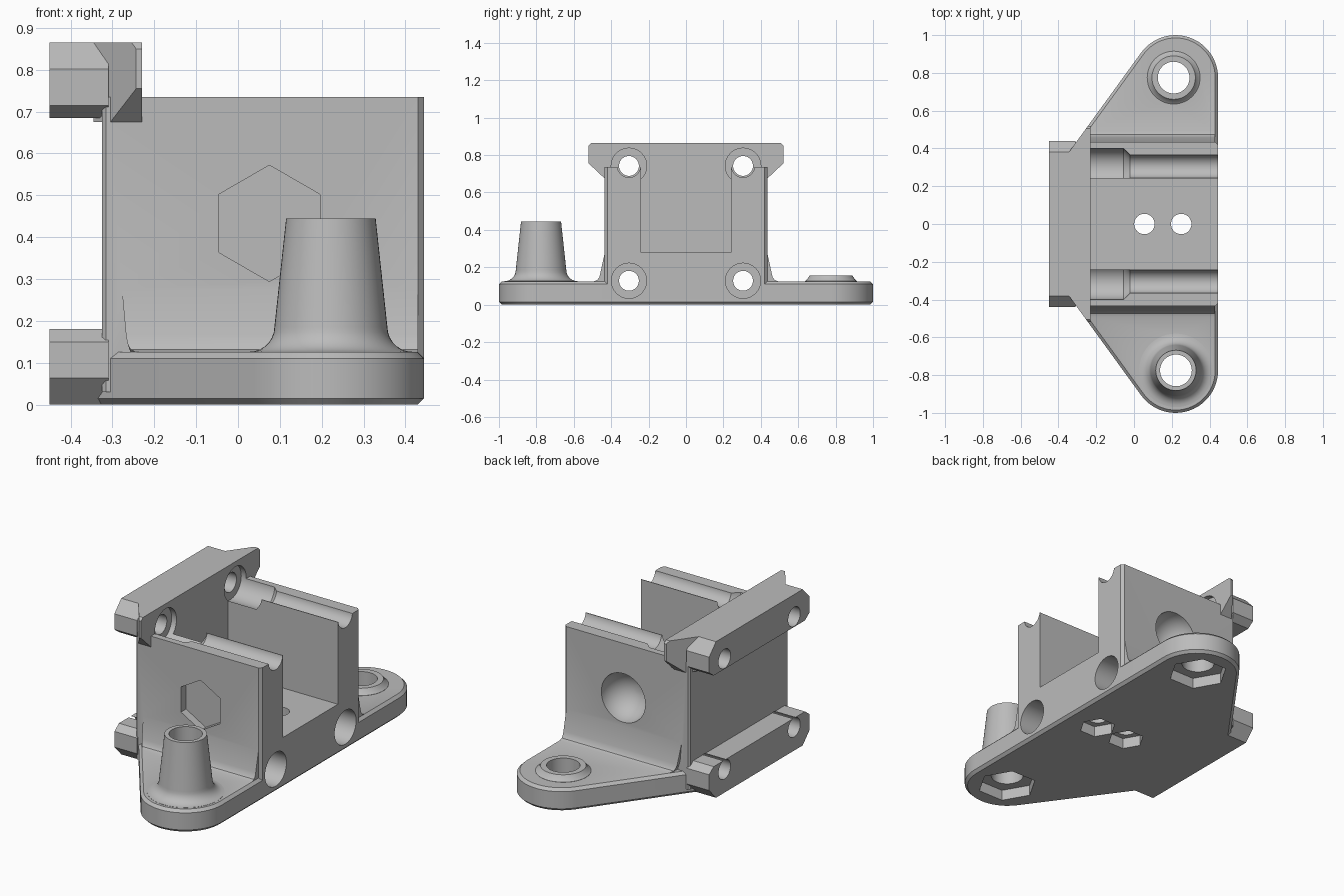
import bpy, bmesh
from math import cos, sin, pi, radians
from mathutils import Vector

cube = bpy.data.objects.get("Cube")
if cube:
    bpy.data.objects.remove(cube, do_unlink=True)

grey = bpy.data.materials.new("plain_grey")
grey.use_nodes = True
grey.diffuse_color = (0.5, 0.5, 0.5, 1)
grey.node_tree.nodes["Principled BSDF"].inputs["Base Color"].default_value = (0.5, 0.5, 0.5, 1)


def place(axis, a, b, t):
    """Map profile coordinates and depth t along an axis to 3D."""
    return Vector({"x": (t, a, b), "y": (a, t, b), "z": (a, b, t)}[axis])


def finish(name, bm):
    bmesh.ops.recalc_face_normals(bm, faces=bm.faces)
    mesh = bpy.data.meshes.new(name)
    bm.to_mesh(mesh)
    bm.free()
    mesh.materials.append(grey)
    obj = bpy.data.objects.new(name, mesh)
    bpy.context.collection.objects.link(obj)
    return obj


def loft(name, axis, rings, chamfer=0):
    """Solid through rings of (points, depth) along an axis."""
    bm = bmesh.new()
    loops = [[bm.verts.new(place(axis, a, b, t)) for a, b in pts] for pts, t in rings]
    caps = [bm.faces.new(loops[0]), bm.faces.new(loops[-1])]
    n = len(loops[0])
    for lo, hi in zip(loops, loops[1:]):
        for i in range(n):
            j = (i + 1) % n
            bm.faces.new((lo[i], lo[j], hi[j], hi[i]))
    bmesh.ops.recalc_face_normals(bm, faces=bm.faces)
    if chamfer:
        edges = list({e for f in caps for e in f.edges})
        bmesh.ops.bevel(bm, geom=edges, offset=chamfer, segments=1, affect="EDGES")
    return finish(name, bm)


def prism(name, axis, pts, lo, hi, chamfer=0):
    return loft(name, axis, [(pts, lo), (pts, hi)], chamfer)


def lathe(name, axis, centre, profile, sides=48, turn=0):
    """Round or hexagonal solid from (radius, depth) pairs."""
    def ring(r):
        return [(centre[0] + r * cos(turn + 2 * pi * i / sides),
                 centre[1] + r * sin(turn + 2 * pi * i / sides)) for i in range(sides)]
    return loft(name, axis, [(ring(r), t) for r, t in profile])


def box(name, x0, x1, y0, y1, z0, z1):
    return prism(name, "z", [(x0, y0), (x1, y0), (x1, y1), (x0, y1)], z0, z1)


def mirrored(half):
    """Close a half outline by mirroring its first coordinate."""
    return half + [(-a, b) for a, b in reversed(half)]


def combine(target, tool, operation):
    bpy.context.view_layer.objects.active = target
    mod = target.modifiers.new(operation.lower(), "BOOLEAN")
    mod.operation, mod.solver, mod.object = operation, "EXACT", tool
    bpy.ops.object.modifier_apply(modifier=mod.name)
    bpy.data.objects.remove(tool, do_unlink=True)


# Footprint: rounded wing tips tapering to the back
WING = (0.22, 0.775)
half = [(-0.345, 0.38)]
for k in range(25):
    a = radians(143.5) * (1 - k / 24)
    half.append((WING[0] + 0.225 * cos(a), WING[1] + 0.225 * sin(a)))
outline = half + [(x, -y) for x, y in reversed(half)]
body = prism("bracket_body", "z", outline, 0, 0.125, chamfer=0.015)

solids, cuts = [], []

# Main block with chamfered front corners
block = [(-0.325, 0.425), (-0.316, 0.435), (0.43, 0.435), (0.445, 0.42)]
solids.append(prism("block", "z", block + [(x, -y) for x, y in reversed(block)], 0.03, 0.735))

# Flared top of the end wall, trimmed to the footprint
wall = prism("end_wall", "x", mirrored([(0.435, 0.675), (0.52, 0.755), (0.52, 0.85), (0.505, 0.865)]),
             -0.345, -0.23)
combine(wall, prism("wall_trim", "z", outline, 0.5, 1), "INTERSECT")
solids.append(wall)

# Two mounting bars with chamfered ends
for name, base, up in (("lower_bar", 0, 1), ("upper_bar", 0.865, -1)):
    bar = [(0.38, 0), (0.44, 0.063), (0.44, 0.15), (0.40, 0.18)]
    solids.append(prism(name, "x", mirrored([(y, base + up * z) for y, z in bar]), -0.45, -0.31))

# Sloped wall feet with a small fillet
foot = [(0.3, 0.08), (0.3, 0.28), (0.434, 0.28), (0.459, 0.165),
        (0.464, 0.146), (0.474, 0.132), (0.495, 0.124), (0.495, 0.08)]
for side in (-1, 1):
    rib = prism("wall_foot", "x", [(side * y, z) for y, z in foot], -0.278, 0.43)
    for v in rib.data.vertices:
        if v.co.x < 0:
            v.co.x = max(-0.278, (abs(v.co.y) - 0.38) / 1.378 - 0.325)
    solids.append(rib)

# Tall and short screw bosses
fillet = [(0.195, 0.1), (0.195, 0.126)]
for k in range(1, 8):
    a = pi / 2 * k / 7
    fillet.append((0.195 - 0.06 * sin(a), 0.186 - 0.06 * cos(a)))
solids.append(lathe("tall_boss", "z", (0.222, -0.775), fillet + [(0.107, 0.445)]))
solids.append(lathe("short_boss", "z", (0.21, 0.775),
                    [(0.14, 0.1), (0.14, 0.126), (0.128, 0.135), (0.115, 0.155)]))

# Open channel between the walls
cuts.append(box("channel", -0.23, 0.6, -0.24, 0.24, 0.28, 1))

# Long rod bores: open grooves on top, counterbored holes below
for y in (-0.305, 0.305):
    cuts.append(lathe("upper_bore", "x", (y, 0.742), [(0.053, -0.6), (0.053, -0.2)]))
    cuts.append(lathe("upper_groove", "x", (y, 0.742),
                      [(0.095, -0.26), (0.095, -0.055), (0.062, -0.02), (0.062, 0.6)]))
    cuts.append(lathe("lower_bore", "x", (y, 0.128), [(0.053, -0.6), (0.053, -0.2)]))
    cuts.append(lathe("lower_counterbore", "x", (y, 0.128), [(0.094, -0.26), (0.094, 0.6)]))

# Vertical screw holes with hexagonal nut pockets underneath
for x, y, r, nut, depth in ((0.222, -0.775, 0.084, 0.155, 0.06), (0.21, 0.775, 0.084, 0.155, 0.06),
                            (0.055, 0, 0.054, 0.095, 0.06), (0.25, 0, 0.054, 0.095, 0.06)):
    cuts.append(lathe("screw_hole", "z", (x, y), [(r, -0.1), (r, 0.6)]))
    cuts.append(lathe("nut_pocket", "z", (x, y), [(nut, -0.1), (nut, depth)], sides=6))

# Hexagonal recess on the front wall, round dimple on the rear wall
cuts.append(lathe("hex_recess", "y", (0.075, 0.433), [(0.139, -0.6), (0.139, -0.39)], 6, pi / 2))
dome = [(0.135, 0.6)] + [(0.135 * cos(a), 0.435 - 0.135 * sin(a))
                         for a in (pi / 2 * k / 12 for k in range(12))]
cuts.append(lathe("round_dimple", "y", (0.08, 0.433), dome))

for part in solids:
    combine(body, part, "UNION")
for part in cuts:
    combine(body, part, "DIFFERENCE")

# Smooth round surfaces, crisp edges elsewhere
bpy.ops.object.select_all(action="DESELECT")
body.select_set(True)
bpy.context.view_layer.objects.active = body
bpy.ops.object.shade_smooth_by_angle(angle=radians(25))
